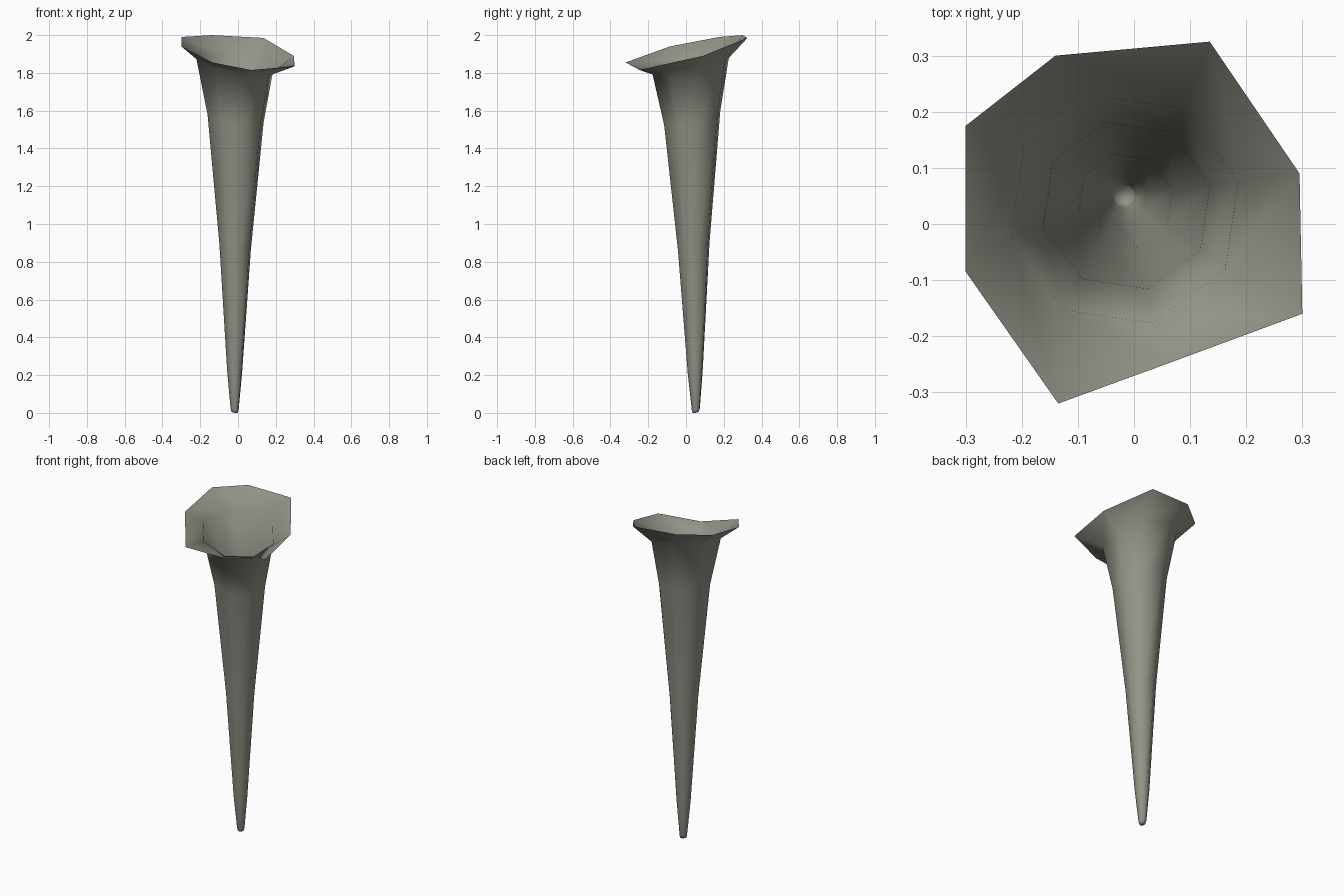
import bpy, bmesh
from math import sin, cos, radians
from mathutils import Vector

cube = bpy.data.objects.get("Cube")
if cube:
    bpy.data.objects.remove(cube, do_unlink=True)

SIDES = 8
START = radians(14)

# Stone-grey material
grey = bpy.data.materials.new("warm_grey")
grey.use_nodes = True
colour = (0.29, 0.29, 0.245, 1)
grey.diffuse_color = colour
grey.node_tree.nodes["Principled BSDF"].inputs["Base Color"].default_value = colour


def ring(bm, x, y, z, radius, tilt):
    """Octagon around (x, y, z), leaning up towards the back right."""
    verts = []
    for i in range(SIDES):
        a = START + i * radians(360 / SIDES)
        dx, dy = radius * cos(a), radius * sin(a)
        verts.append(bm.verts.new((x + dx, y + dy, z + tilt * (dy - dx))))
    return verts


# Tapering stem: centre x, y, z, radius, tilt
stem = [
    (-0.018, 0.052, 0.004, 0.017, 0.2),
    (-0.018, 0.052, 0.02, 0.022, 0.2),
    (-0.018, 0.049, 0.22, 0.041, 0.2),
    (-0.015, 0.041, 0.88, 0.086, 0.2),
    (-0.013, 0.033, 1.56, 0.153, 0.2),
    (-0.017, 0.026, 1.842, 0.209, 0.2),
]

# Uneven flared rim, counter-clockwise from the left side
rim = [
    (0.295, 0.09, 1.89), (0.135, 0.325, 1.985),
    (-0.14, 0.30, 2.0), (-0.30, 0.175, 1.99),
    (-0.30, -0.085, 1.94), (-0.135, -0.32, 1.855),
    (0.07, -0.245, 1.815), (0.30, -0.16, 1.835),
]

bm = bmesh.new()
loops = [ring(bm, *row) for row in stem]
loops.append([bm.verts.new(Vector(p)) for p in rim])

# Walls between neighbouring rings, and the closed tip
for low, high in zip(loops, loops[1:]):
    for i in range(SIDES):
        j = (i + 1) % SIDES
        bm.faces.new((low[i], low[j], high[j], high[i]))
bm.faces.new(list(reversed(loops[0])))
for face in bm.faces:
    face.smooth = True

mesh = bpy.data.meshes.new("flared_horn")
bm.to_mesh(mesh)
bm.free()
mesh.materials.append(grey)
horn = bpy.data.objects.new("flared_horn", mesh)
bpy.context.collection.objects.link(horn)
